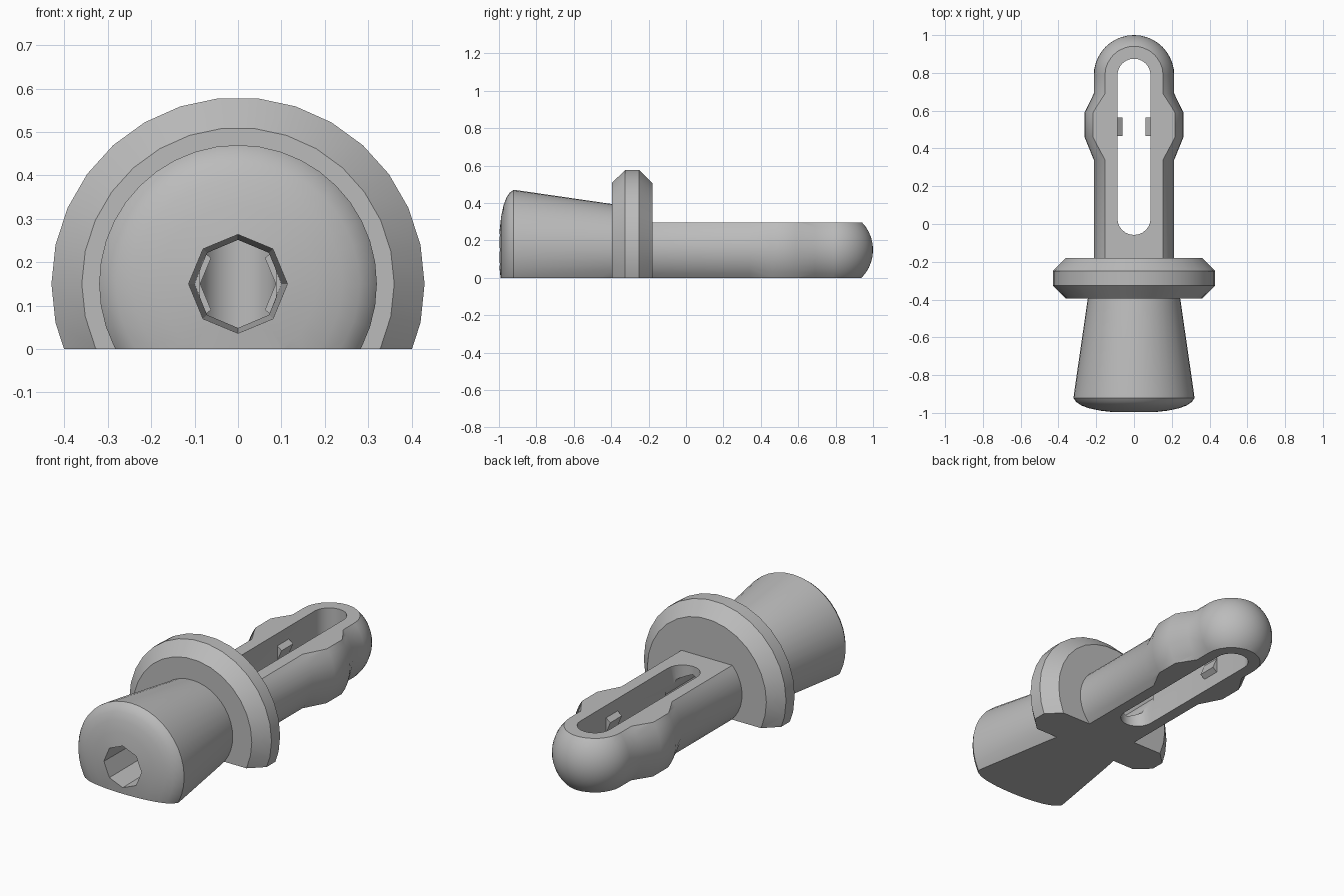
import bpy, bmesh, math
from mathutils import Matrix, Vector

if "Cube" in bpy.data.objects:
    bpy.data.objects.remove(bpy.data.objects["Cube"], do_unlink=True)

AXIS_Z = 0.15

grey = bpy.data.materials.new("plain grey")
grey.use_nodes = True
grey.diffuse_color = (0.5, 0.5, 0.5, 1)
grey.node_tree.nodes["Principled BSDF"].inputs["Base Color"].default_value = grey.diffuse_color


def make_object(name, bm):
    bmesh.ops.recalc_face_normals(bm, faces=bm.faces)
    mesh = bpy.data.meshes.new(name)
    bm.to_mesh(mesh)
    bm.free()
    mesh.materials.append(grey)
    obj = bpy.data.objects.new(name, mesh)
    bpy.context.collection.objects.link(obj)
    return obj


def slice_flat(bm, z, direction):
    """Cut away everything past a level plane and close the cut."""
    cut = bmesh.ops.bisect_plane(
        bm, geom=bm.verts[:] + bm.edges[:] + bm.faces[:], dist=1e-5,
        plane_co=(0, 0, z), plane_no=(0, 0, direction), clear_outer=True)
    edges = [e for e in cut["geom_cut"] if isinstance(e, bmesh.types.BMEdge)]
    bmesh.ops.contextual_create(bm, geom=edges)


def lathe(name, profile, steps, top=None):
    """Turn (y, radius) points about the long axis, then flatten."""
    bm = bmesh.new()
    verts = [bm.verts.new((r, y, AXIS_Z)) for y, r in profile]
    edges = [bm.edges.new(pair) for pair in zip(verts, verts[1:])]
    bmesh.ops.spin(bm, geom=verts + edges, cent=(0, 0, AXIS_Z), axis=(0, 1, 0),
                   angle=math.tau, steps=steps)
    bmesh.ops.remove_doubles(bm, verts=bm.verts, dist=1e-4)
    slice_flat(bm, 0, -1)
    if top:
        slice_flat(bm, top, 1)
    return make_object(name, bm)


def prism(name, outline, offset):
    """Extrude a closed outline along an offset."""
    bm = bmesh.new()
    face = bm.faces.new([bm.verts.new(p) for p in outline])
    extruded = bmesh.ops.extrude_face_region(bm, geom=[face], use_keep_orig=True)
    moved = [v for v in extruded["geom"] if isinstance(v, bmesh.types.BMVert)]
    bmesh.ops.translate(bm, verts=moved, vec=offset)
    return make_object(name, bm)


def carve(obj, cutter):
    mod = obj.modifiers.new("carve", "BOOLEAN")
    mod.operation = "DIFFERENCE"
    mod.solver = "EXACT"
    mod.object = cutter
    bpy.context.view_layer.objects.active = obj
    bpy.ops.object.modifier_apply(modifier=mod.name)


# Domed, tapering handle
handle = lathe("handle", [
    (-1, 0), (-0.997, 0.1), (-0.988, 0.18), (-0.975, 0.24), (-0.96, 0.28),
    (-0.942, 0.306), (-0.922, 0.32), (-0.9, 0.318), (-0.39, 0.244), (-0.39, 0)], 40)

# Chamfered collar
collar = lathe("collar", [
    (-0.395, 0), (-0.395, 0.36), (-0.325, 0.43), (-0.25, 0.43),
    (-0.18, 0.36), (-0.18, 0)], 30)

# Shaft with a swelling and a ball end
R, BALL_Y = 0.213, 0.787
ball = [(BALL_Y + R * math.sin(a), R * math.cos(a))
        for a in (math.pi / 2 * i / 10 for i in range(10))]
shaft = lathe("shaft", [(-0.19, 0), (-0.19, R), (0.34, R), (0.46, 0.262),
                        (0.59, 0.262), (0.69, R)] + ball + [(1, 0)], 40, top=0.297)

# Long round-ended slot through the shaft
SLOT = 0.088
outline = []
for centre, start in ((0.787, 0), (0.03, math.pi)):
    for i in range(13):
        a = start + math.pi * i / 12
        outline.append((SLOT * math.cos(a), centre + SLOT * math.sin(a), -0.1))
slot_cutter = prism("slot_cutter", outline, Vector((0, 0, 0.6)))

# Eight-sided bore narrowing from the handle end to the slot
bm = bmesh.new()
bmesh.ops.create_cone(
    bm, cap_ends=True, segments=8, radius1=0.114, radius2=0.1, depth=1.06,
    matrix=Matrix.Translation((0, -0.48, AXIS_Z)) @ Matrix.Rotation(-math.pi / 2, 4, "X"))
bore_cutter = make_object("bore_cutter", bm)

carve(shaft, slot_cutter)
for part in (handle, collar, shaft):
    carve(part, bore_cutter)
for cutter in (slot_cutter, bore_cutter):
    bpy.data.objects.remove(cutter, do_unlink=True)

# Small wedge catches on the slot walls
for side, s in (("left", 1), ("right", -1)):
    for level, t in (("upper", 1), ("lower", -1)):
        points = [(0.095, 0.085), (0.062, 0.06), (0.087, 0), (0.095, 0)]
        prism(f"{side}_{level}_catch",
              [(s * x, 0.465, AXIS_Z + t * z) for x, z in points], Vector((0, 0.1, 0)))

# Smooth the turned surfaces, keep the cut edges crisp
for part in (handle, collar, shaft):
    bpy.ops.object.select_all(action="DESELECT")
    part.select_set(True)
    bpy.context.view_layer.objects.active = part
    bpy.ops.object.shade_smooth_by_angle(angle=math.radians(30))
